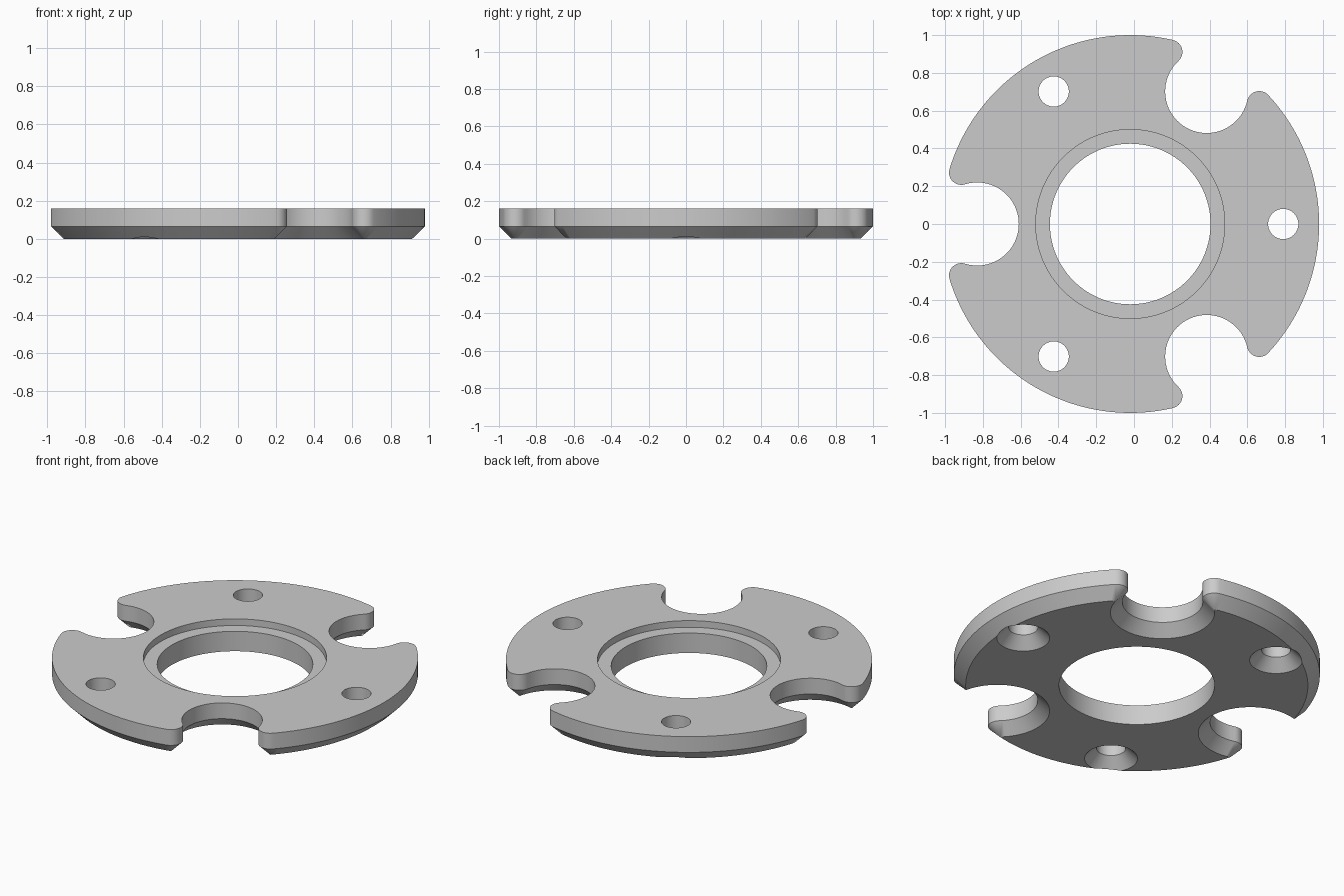
import bpy, bmesh
from math import sin, cos, pi, atan2, sqrt, radians
from mathutils import Vector

if "Cube" in bpy.data.objects:
    bpy.data.objects.remove(bpy.data.objects["Cube"])

THICK, CHAMFER = 0.16, 0.065
CENTRE_X = -0.02
RADIUS, NOTCH_R, PITCH_R, TIP_R = 1.0, 0.22, 0.81, 0.065
HOLE_R = 0.08

# Single metal colour
metal = bpy.data.materials.new("grey metal")
metal.use_nodes = True
grey = (0.6, 0.6, 0.6, 1)
metal.diffuse_color = grey
metal.node_tree.nodes["Principled BSDF"].inputs["Base Color"].default_value = grey


def arc(cx, cy, r, a, b, n):
    return [Vector((cx + r * cos(a + (b - a) * i / n),
                    cy + r * sin(a + (b - a) * i / n))) for i in range(n)]


def outline(inset):
    """Disc outline with three round notches and rounded tips, inset evenly."""
    near, far = NOTCH_R + TIP_R, RADIUS - TIP_R
    tx = (far ** 2 - near ** 2 + PITCH_R ** 2) / (2 * PITCH_R)
    ty = sqrt(far ** 2 - tx ** 2)
    rim = atan2(ty, tx)
    neck = atan2(ty, PITCH_R - tx)
    mouth = atan2(ty, tx - PITCH_R)
    tip = TIP_R - inset
    third = (arc(tx, -ty, tip, -rim, neck, 12)
             + arc(PITCH_R, 0, NOTCH_R + inset, -mouth, mouth - 2 * pi, 40)
             + arc(tx, ty, tip, -neck, rim, 12)
             + arc(0, 0, RADIUS - inset, rim, 2 * pi / 3 - rim, 48))
    points = []
    for turn in (60, 180, 300):
        c, s = cos(radians(turn)), sin(radians(turn))
        points += [(p.x * c - p.y * s + CENTRE_X, p.x * s + p.y * c) for p in third]
    return points


def make_object(name, bm):
    bmesh.ops.remove_doubles(bm, verts=bm.verts, dist=1e-5)
    bmesh.ops.recalc_face_normals(bm, faces=bm.faces)
    mesh = bpy.data.meshes.new(name)
    bm.to_mesh(mesh)
    bm.free()
    mesh.materials.append(metal)
    obj = bpy.data.objects.new(name, mesh)
    bpy.context.collection.objects.link(obj)
    return obj


def loft(name, rings):
    """Join rings of (points, height) into a closed solid."""
    bm = bmesh.new()
    loops = [[bm.verts.new((x, y, z)) for x, y in pts] for pts, z in rings]
    for low, high in zip(loops, loops[1:]):
        for i in range(len(low)):
            j = (i + 1) % len(low)
            bm.faces.new((low[i], low[j], high[j], high[i]))
    bm.faces.new(loops[0][::-1])
    bm.faces.new(loops[-1])
    return make_object(name, bm)


def round_cutter(name, x, y, profile, sides):
    return loft(name, [([tuple(p) for p in arc(x, y, r, 0, 2 * pi, sides)], z)
                       for r, z in profile])


# Notched plate with chamfered underside
plate = loft("notched_plate", [(outline(CHAMFER), 0), (outline(0), CHAMFER),
                               (outline(0), THICK)])

# Stepped centre bore
over = 0.02
step = THICK - 0.04
cutters = [round_cutter("bore_cutter", CENTRE_X, 0,
                        [(0.425, -over), (0.425, step), (0.5, step),
                         (0.5, THICK + over)], 128)]

# Three bolt holes, countersunk from below
for turn in (0, 120, 240):
    a = radians(turn)
    cutters.append(round_cutter(
        "bolt_hole_cutter", CENTRE_X + PITCH_R * cos(a), PITCH_R * sin(a),
        [(HOLE_R + CHAMFER + over, -over), (HOLE_R, CHAMFER),
         (HOLE_R, THICK + over)], 48))

for cutter in cutters:
    cutter.hide_render = True
    mod = plate.modifiers.new(cutter.name, "BOOLEAN")
    mod.operation, mod.solver, mod.object = "DIFFERENCE", "EXACT", cutter

# Bake the cuts and drop the cutters
bpy.context.view_layer.update()
graph = bpy.context.evaluated_depsgraph_get()
cut_mesh = bpy.data.meshes.new_from_object(plate.evaluated_get(graph))
plate.modifiers.clear()
plate.data = cut_mesh
for cutter in cutters:
    bpy.data.objects.remove(cutter)

# Smooth walls, crisp edges
bpy.ops.object.select_all(action="DESELECT")
plate.select_set(True)
bpy.context.view_layer.objects.active = plate
bpy.ops.object.shade_smooth_by_angle(angle=radians(30))
